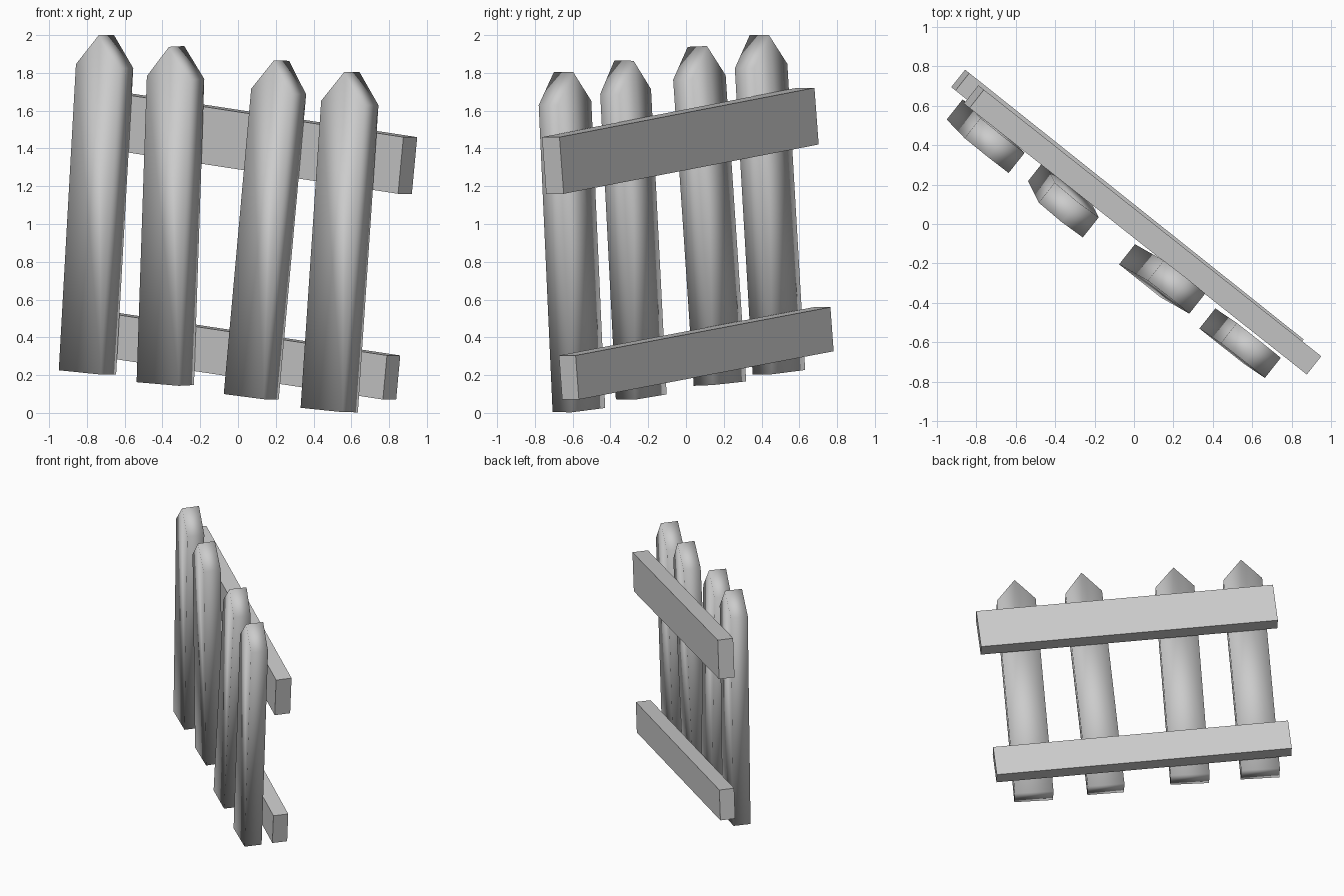
import bpy
from mathutils import Vector, Matrix

if "Cube" in bpy.data.objects:
    bpy.data.objects.remove(bpy.data.objects["Cube"])

UP = Vector((0, 0, 1))
ALONG = Vector((0.784, -0.621, 0))  # heading of the fence


def extrude_profile(name, profile, depth, origin, u, w, smooth=False):
    """Extrude a (u, w) outline by depth, centred on its plane."""
    n = w.cross(u).normalized()
    verts = []
    for s in (-0.5, 0.5):
        verts += [origin + u * a + w * b + n * (s * depth) for a, b in profile]
    k = len(profile)
    # n = w x u, so the first copy is wound to face away from n
    faces = [tuple(range(k, 2 * k))[::-1], tuple(range(k))]
    faces += [(i, i + k, (i + 1) % k + k, (i + 1) % k) for i in range(k)]
    mesh = bpy.data.meshes.new(name)
    mesh.from_pydata(verts, [], faces)
    import bmesh
    bm = bmesh.new()
    bm.from_mesh(mesh)
    bmesh.ops.recalc_face_normals(bm, faces=bm.faces)
    bm.to_mesh(mesh)
    bm.free()
    for p in mesh.polygons:
        p.use_smooth = smooth
    obj = bpy.data.objects.new(name, mesh)
    bpy.context.collection.objects.link(obj)
    return obj


def picket(name, bottom, peak, width, depth=0.13, point=0.165):
    """Pointed board standing on bottom and ending in a ridge at peak."""
    bottom, peak = Vector(bottom), Vector(peak)
    w = (peak - bottom).normalized()
    u = (ALONG - w * ALONG.dot(w)).normalized()
    h, a = (peak - bottom).length, width / 2
    outline = [(-a, 0), (a, 0), (a, h - point), (0, h), (-a, h - point)]
    extrude_profile(name, outline, depth, bottom, u, w, smooth=True)


def rail(name, left, right, height, depth):
    """Straight plank between two end centres."""
    left, right = Vector(left), Vector(right)
    u = (right - left).normalized()
    w = (UP - u * UP.dot(u)).normalized()
    length, b = (right - left).length, height / 2
    outline = [(0, -b), (length, -b), (length, b), (0, b)]
    extrude_profile(name, outline, depth, left, u, w)


# Uneven pickets, each leaning its own way
pickets = [
    ((-0.797, 0.492, 0.215), (-0.697, 0.388, 2.00), 0.285),
    ((-0.385, 0.180, 0.155), (-0.325, 0.060, 1.94), 0.285),
    ((0.070, -0.237, 0.085), (0.230, -0.328, 1.865), 0.27),
    ((0.483, -0.567, 0.015), (0.603, -0.648, 1.805), 0.285),
]
for i, (bottom, peak, width) in enumerate(pickets, 1):
    picket(f"picket_{i}", bottom, peak, width)

# Sloping rails behind the pickets
rail("upper_rail", (-0.811, 0.645, 1.571), (0.898, -0.705, 1.31), 0.302, 0.118)
rail("lower_rail", (-0.88, 0.729, 0.443), (0.813, -0.62, 0.1875), 0.235, 0.113)
